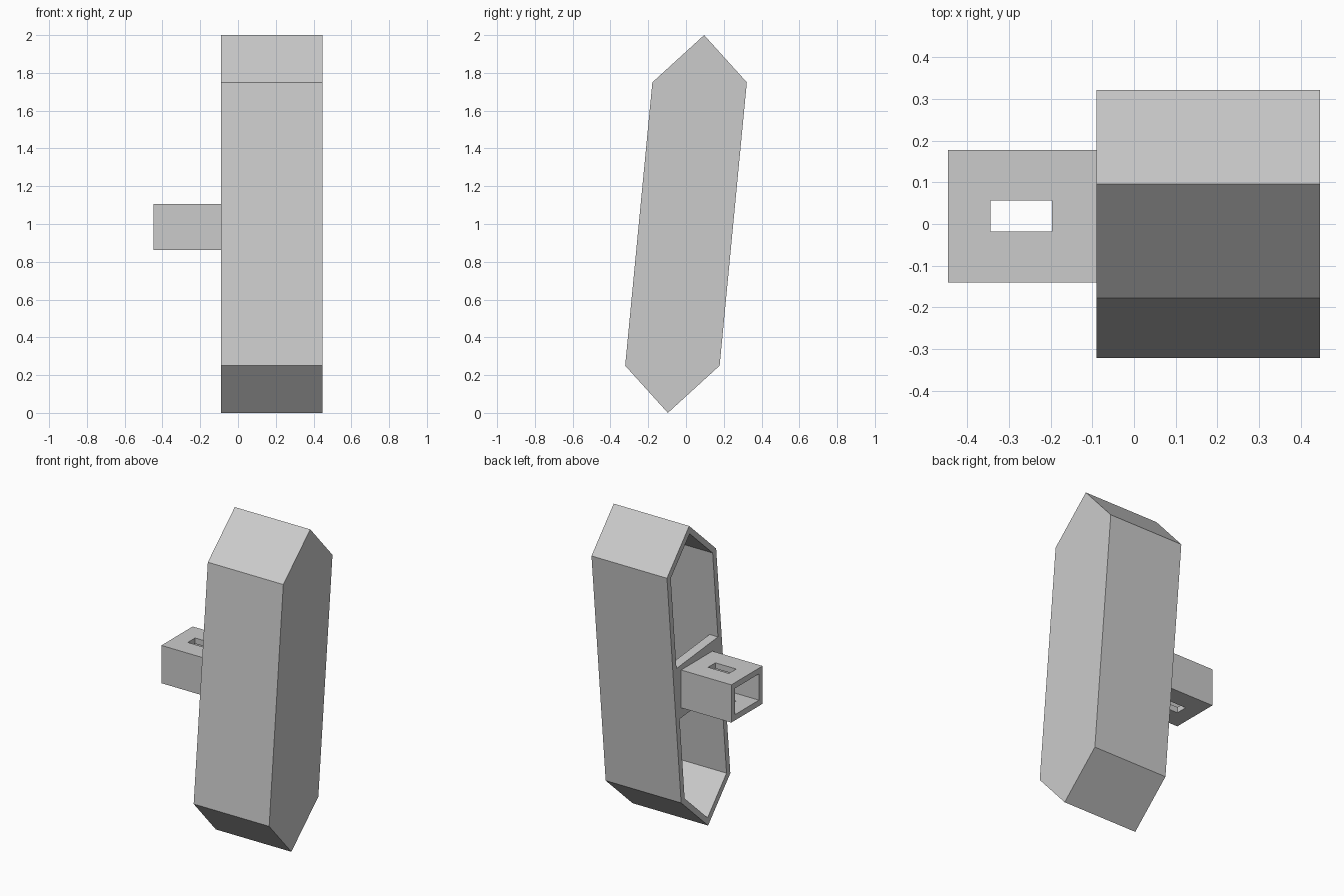
import bpy
import bmesh

cube = bpy.data.objects.get("Cube")
if cube:
    bpy.data.objects.remove(cube, do_unlink=True)

GREY = bpy.data.materials.new("plain_grey")
GREY.use_nodes = True
GREY.diffuse_color = (0.6, 0.6, 0.6, 1)
GREY.node_tree.nodes["Principled BSDF"].inputs["Base Color"].default_value = (0.6, 0.6, 0.6, 1)

LEAN = 0.096            # backward lean of the body per unit of height
X_OPEN, X_CLOSED, X_END = -0.09, 0.447, -0.447
WALL = 0.037


def loft(name, rings):
    """Join rings given as (x, [(y, z), ...]) and cap both ends."""
    bm = bmesh.new()
    loops = [[bm.verts.new((x, y, z)) for y, z in pts] for x, pts in rings]
    n = len(loops[0])
    for a, b in zip(loops, loops[1:]):
        for i in range(n):
            j = (i + 1) % n
            bm.faces.new((a[i], a[j], b[j], b[i]))
    bm.faces.new(loops[0])
    bm.faces.new(loops[-1])
    bmesh.ops.recalc_face_normals(bm, faces=bm.faces)
    mesh = bpy.data.meshes.new(name)
    bm.to_mesh(mesh)
    bm.free()
    mesh.materials.append(GREY)
    obj = bpy.data.objects.new(name, mesh)
    bpy.context.collection.objects.link(obj)
    return obj


def hexagon(half, shoulder, apex):
    pts = [(0, -apex), (half, -shoulder), (half, shoulder),
           (0, apex), (-half, shoulder), (-half, -shoulder)]
    return [(y + LEAN * z, z + 1) for y, z in pts]


def rect(y0, y1, z0, z1):
    return [(y0, z0), (y1, z0), (y1, z1), (y0, z1)]


# Hollow pointed body, open on one side
outer = hexagon(0.25, 0.75, 1.0)
inner = hexagon(0.213, 0.735, 0.948)
loft("body_shell", [(X_CLOSED, outer), (X_OPEN, outer),
                    (X_OPEN, inner), (X_CLOSED - WALL, inner)])

# Tilted bridge across the opening
bridge = []
for y, z in rect(-0.213, 0.213, -0.17, 0.17):
    y += LEAN * z
    bridge.append((y, 0.985 + z - 0.1 * y))
loft("bridge_plate", [(X_OPEN, bridge), (X_OPEN + 0.06, bridge)])

# Hollow square arm, open at its free end
arm_out = rect(-0.14, 0.178, 0.862, 1.105)
arm_in = rect(-0.14 + WALL, 0.178 - WALL, 0.862 + WALL, 1.105 - WALL)
arm = loft("side_arm", [(X_OPEN, arm_out), (X_END, arm_out),
                        (X_END, arm_in), (X_OPEN - 0.01, arm_in)])

# Slot cut vertically through the arm
slot = rect(-0.018, 0.057, 0.7, 1.3)
cutter = loft("slot_cutter", [(-0.345, slot), (-0.197, slot)])
cutter.hide_render = True
cut = arm.modifiers.new("slot", "BOOLEAN")
cut.operation = "DIFFERENCE"
cut.solver = "EXACT"
cut.object = cutter
bpy.context.view_layer.objects.active = arm
bpy.ops.object.modifier_apply(modifier=cut.name)
bpy.data.objects.remove(cutter, do_unlink=True)
